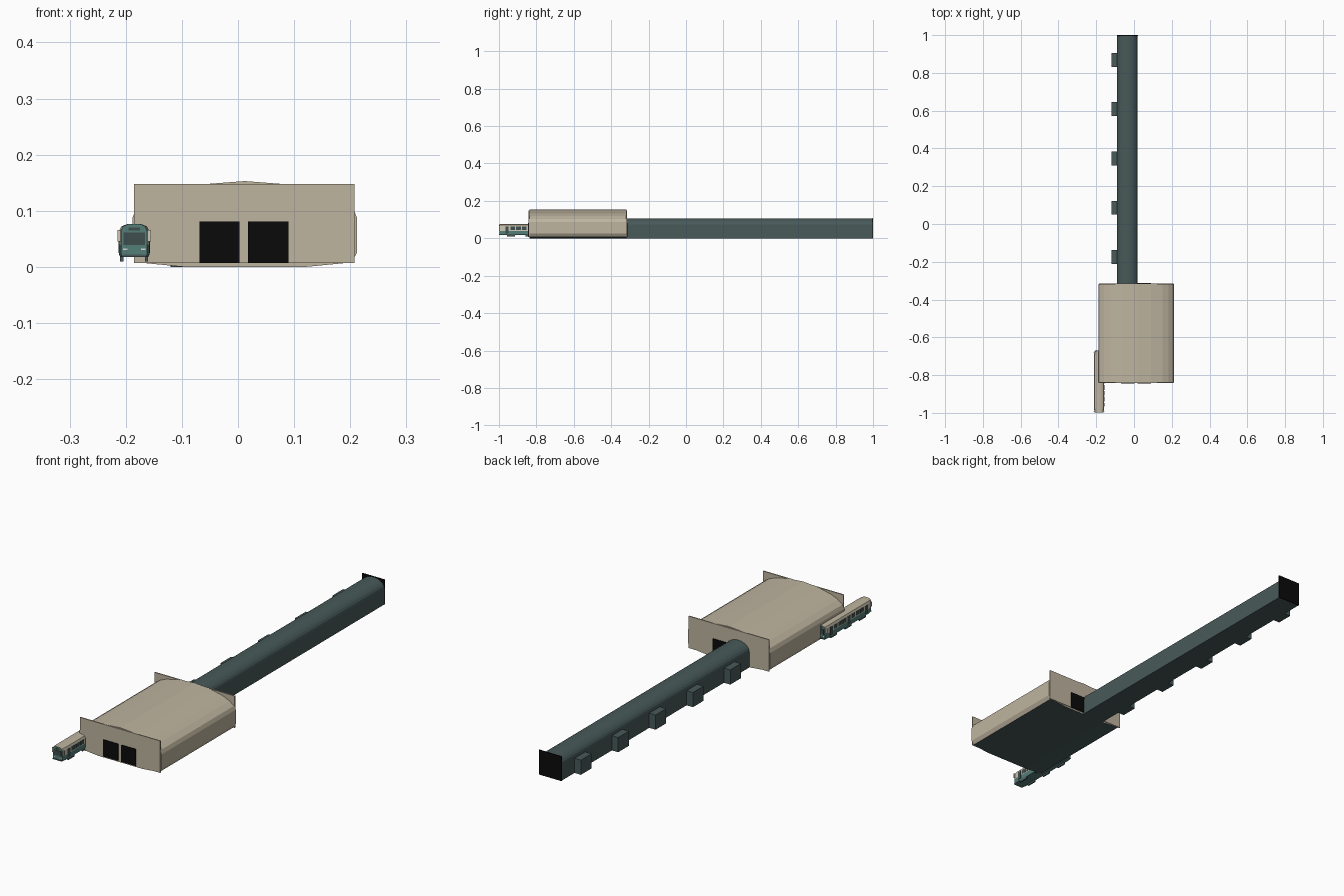
import bpy, bmesh, math
from mathutils import Vector

cube = bpy.data.objects.get("Cube")
if cube:
    bpy.data.objects.remove(cube, do_unlink=True)


def material(name, r, g, b):
    m = bpy.data.materials.new(name)
    m.use_nodes = True
    m.diffuse_color = (r, g, b, 1)
    m.node_tree.nodes["Principled BSDF"].inputs["Base Color"].default_value = (r, g, b, 1)
    return m


TAN = material("tan", 0.52, 0.46, 0.35)
SLATE = material("dark_slate", 0.065, 0.1, 0.1)
TEAL = material("teal", 0.09, 0.21, 0.19)
BLACK = material("black", 0.003, 0.003, 0.003)
GLASS = material("dark_glass", 0.05, 0.075, 0.075)
CREAM = material("cream", 0.62, 0.58, 0.47)
LAMP = material("lamp_white", 0.7, 0.7, 0.65)


def finish(name, bm, mats):
    bmesh.ops.recalc_face_normals(bm, faces=bm.faces)
    me = bpy.data.meshes.new(name)
    bm.to_mesh(me)
    bm.free()
    for m in mats:
        me.materials.append(m)
    ob = bpy.data.objects.new(name, me)
    bpy.context.collection.objects.link(ob)
    return ob


def box(name, x, y, z, mat):
    """Box from (low, high) ranges on each axis."""
    bm = bmesh.new()
    bmesh.ops.create_cube(bm, size=1)
    for v in bm.verts:
        v.co = Vector([(r[0] + r[1]) / 2 + c * (r[1] - r[0]) for c, r in zip(v.co, (x, y, z))])
    return finish(name, bm, [mat])


def loft(name, profile, cx, stations, mats, rule=None):
    """Sweep a closed (x, z) profile through (y, width scale) stations."""
    bm = bmesh.new()
    rings = [[bm.verts.new((cx + x * s, y, z)) for x, z in profile] for y, s in stations]
    n = len(profile)
    for a, b in zip(rings, rings[1:]):
        for i in range(n):
            j = (i + 1) % n
            bm.faces.new((a[i], a[j], b[j], b[i]))
    bm.faces.new(rings[0])
    bm.faces.new(rings[-1])
    bmesh.ops.recalc_face_normals(bm, faces=bm.faces)
    if rule:
        for f in bm.faces:
            f.material_index = rule(f.normal, f.calc_center_median())
    return finish(name, bm, mats)


def mirrored(half):
    return half + [(-x, z) for x, z in reversed(half) if x > 0]


# Hall: vaulted shell with a dark underside
HALL_X, FRONT, BACK = 0.012, -0.838, -0.318
hall = mirrored([(0.108, 0), (0.19, 0.008), (0.2, 0.025), (0.2, 0.088), (0.193, 0.104),
                 (0.17, 0.12), (0.14, 0.133), (0.078, 0.147), (0, 0.153)])
loft("hall_shell", hall, HALL_X, [(FRONT, 1), (BACK, 1)], [TAN, SLATE],
     lambda n, c: 1 if n.z < -0.7 else 0)

# End walls with paired dark portals
for name, y, out in (("front", FRONT, -1), ("back", BACK, 1)):
    outer = y + out * 0.003
    box(name + "_wall", (-0.185, 0.208), sorted((y - out * 0.002, outer)), (0.007, 0.148), TAN)
    for side, x in (("right", (-0.069, 0.003)), ("left", (0.018, 0.09))):
        box(f"{name}_portal_{side}", x, sorted((outer - out * 0.001, outer + out * 0.003)),
            (0.007, 0.081), BLACK)

# Tunnel: straight sides and a faceted arch
TUN_X, TUN_W, SPRING, RISE = -0.035, 0.054, 0.07, 0.037
arch = [(TUN_W * math.cos(a), SPRING + RISE * math.sin(a))
        for a in (math.pi * i / 12 for i in range(13))]
loft("tunnel", [(-TUN_W, 0), (TUN_W, 0)] + arch, TUN_X, [(BACK, 1), (0.996, 1)], [SLATE])
box("tunnel_end_plate", (TUN_X - 0.055, TUN_X + 0.055), (0.996, 1.0), (0, 0.109), BLACK)

# Side niches
for i in range(5):
    y = -0.175 + i * 0.261
    box(f"tunnel_niche_{i + 1}", (-0.12, -0.085), (y - 0.037, y + 0.037), (0, 0.065), SLATE)

# Tram body: teal skirt, cream window band, tan roof, teal ends
TRAM_X, T0, T1 = -0.185, -0.997, -0.673
tram = mirrored([(0.025, 0.018), (0.027, 0.022), (0.027, 0.04), (0.027, 0.064),
                 (0.023, 0.072), (0.014, 0.076), (0, 0.077)])


def tram_paint(n, c):
    if abs(n.y) > 0.9 or c.z < 0.04:
        return 0
    return 1 if c.z < 0.065 else 2


loft("tram_body", tram, TRAM_X,
     [(T0, 0.86), (T0 + 0.02, 1), (T1 - 0.02, 1), (T1, 0.86)], [TEAL, CREAM, TAN], tram_paint)

# Tram sides: windows and doors
for side, s in (("left", 1), ("right", -1)):
    x = sorted((TRAM_X + s * 0.0265, TRAM_X + s * 0.028))
    for i in range(9):
        y = T0 + 0.04 + i * 0.0305
        door = i % 4 == 0
        half = 0.009 if door else 0.0125
        box(f"tram_{'door' if door else 'window'}_{side}_{i + 1}", x, (y - half, y + half),
            (0.025 if door else 0.044, 0.062), GLASS)
    for end, y in (("front", T0 + 0.006), ("back", T1 - 0.006)):
        mx = sorted((TRAM_X + s * 0.024, TRAM_X + s * 0.03))
        box(f"tram_mirror_{end}_{side}", mx, (y - 0.002, y + 0.002), (0.045, 0.066), CREAM)

# Tram ends: windscreen, sign band, lamps, bumper
for end, y, s in (("front", T0, -1), ("back", T1, 1)):
    ys = sorted((y - s * 0.001, y + s * 0.002))
    box(f"tram_windscreen_{end}", (TRAM_X - 0.019, TRAM_X + 0.019), ys, (0.039, 0.061), GLASS)
    box(f"tram_sign_{end}", (TRAM_X - 0.01, TRAM_X + 0.01), ys, (0.065, 0.07), GLASS)
    box(f"tram_bumper_{end}", (TRAM_X - 0.022, TRAM_X + 0.022), ys, (0.018, 0.022), SLATE)
    for k in (-1, 1):
        cx = TRAM_X + k * 0.016
        box(f"tram_lamp_{end}_{k}", (cx - 0.004, cx + 0.004), ys, (0.03, 0.033), LAMP)

# Tram wheel trucks
for i, y in enumerate((-0.935, -0.835, -0.735)):
    for k in (-1, 1):
        cx = TRAM_X + k * 0.022
        box(f"tram_truck_{i + 1}_{k}", (cx - 0.003, cx + 0.003), (y - 0.022, y + 0.022),
            (0.01, 0.02), SLATE)
